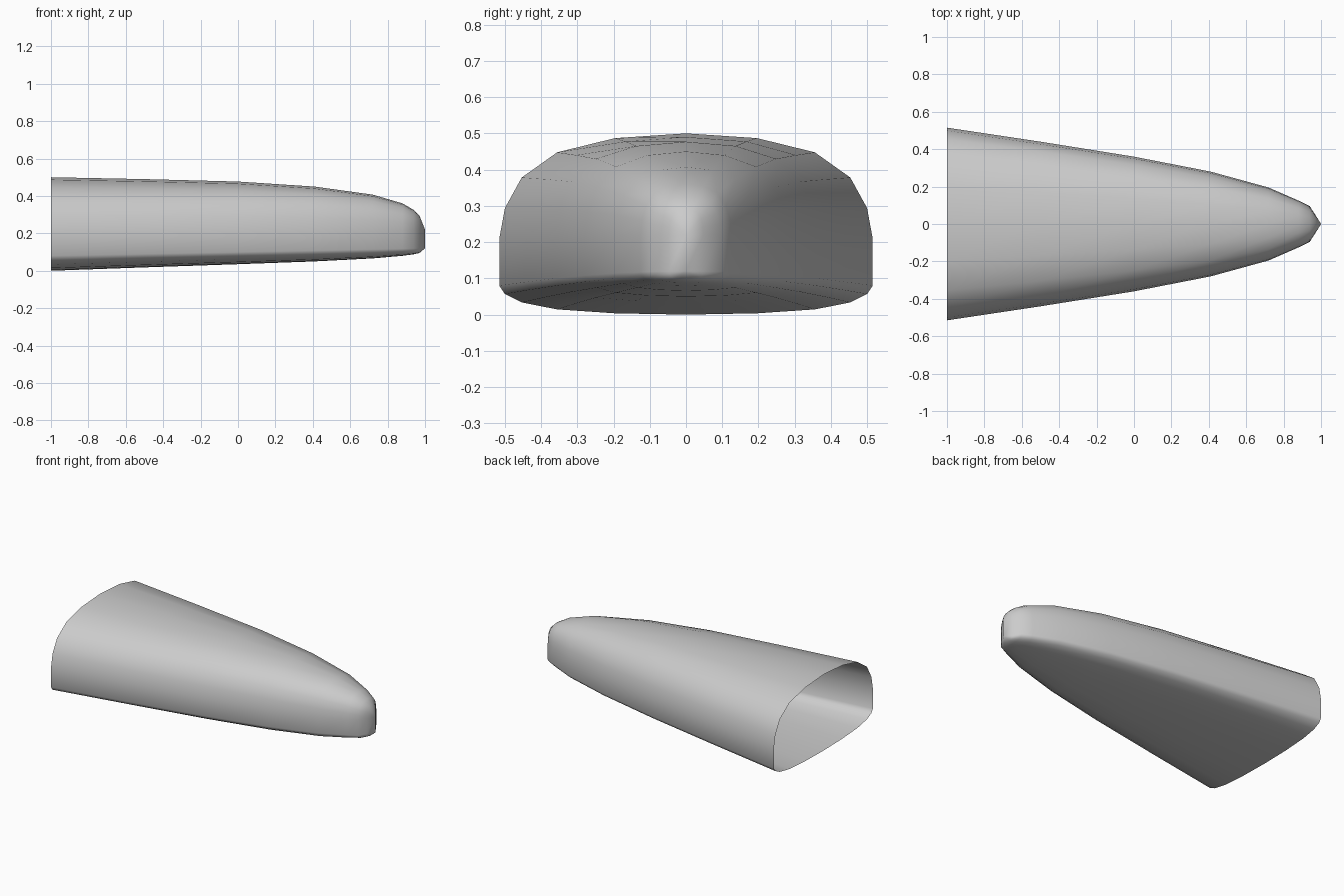
import bpy
import bmesh

cube = bpy.data.objects.get("Cube")
if cube:
    bpy.data.objects.remove(cube, do_unlink=True)

# Plain grey material
grey = bpy.data.materials.new("light_grey")
grey.use_nodes = True
colour = (0.6, 0.6, 0.6, 1)
grey.diffuse_color = colour
grey.node_tree.nodes["Principled BSDF"].inputs["Base Color"].default_value = colour

# Half cross-section: width fraction and rise fraction from shoulder to crown
ARC = [(0, 1), (0.38, 0.955), (0.69, 0.82), (0.88, 0.58), (0.97, 0.29), (1, 0)]

# Stations from the open end to the nose: x, half width, crown, keel
STATIONS = [
    (-1, 0.515, 0.5, 0), (-0.5, 0.44, 0.49, 0.018), (0, 0.36, 0.477, 0.035),
    (0.41, 0.28, 0.45, 0.05), (0.72, 0.195, 0.407, 0.066), (0.88, 0.125, 0.36, 0.08),
    (0.94, 0.095, 0.325, 0.088), (0.97, 0.048, 0.295, 0.095), (1, 0, 0.22, 0.12),
]


def section(x, width, crown, keel):
    """Closed ring: domed top, short upright sides, nearly flat underside."""
    t = (x + 1) / 2
    upper, lower = 0.21 + 0.01 * t, 0.08 + 0.04 * t
    half = [(y * width, upper + r * (crown - upper)) for y, r in ARC]
    half += [(y * width, lower + r * (keel - lower)) for y, r in reversed(ARC)]
    ring = half + [(-y, z) for y, z in reversed(half[1:-1])]
    return [(x, y, z) for y, z in ring]


# Lofted shell, open at the wide end
bm = bmesh.new()
rings = [[bm.verts.new(p) for p in section(*s)] for s in STATIONS]
for a, b in zip(rings, rings[1:]):
    n = len(a)
    for i in range(n):
        j = (i + 1) % n
        bm.faces.new((a[i], b[i], b[j], a[j]))
bmesh.ops.remove_doubles(bm, verts=bm.verts[:], dist=0.0005)
bmesh.ops.recalc_face_normals(bm, faces=bm.faces[:])

# Keep the outside facing outward
top_face = max(bm.faces, key=lambda f: f.calc_center_median().z)
if top_face.normal.z < 0:
    bmesh.ops.reverse_faces(bm, faces=bm.faces[:])

for f in bm.faces:
    f.smooth = True
mesh = bpy.data.meshes.new("nose_shell")
bm.to_mesh(mesh)
bm.free()
mesh.materials.append(grey)
shell = bpy.data.objects.new("nose_shell", mesh)
bpy.context.collection.objects.link(shell)
